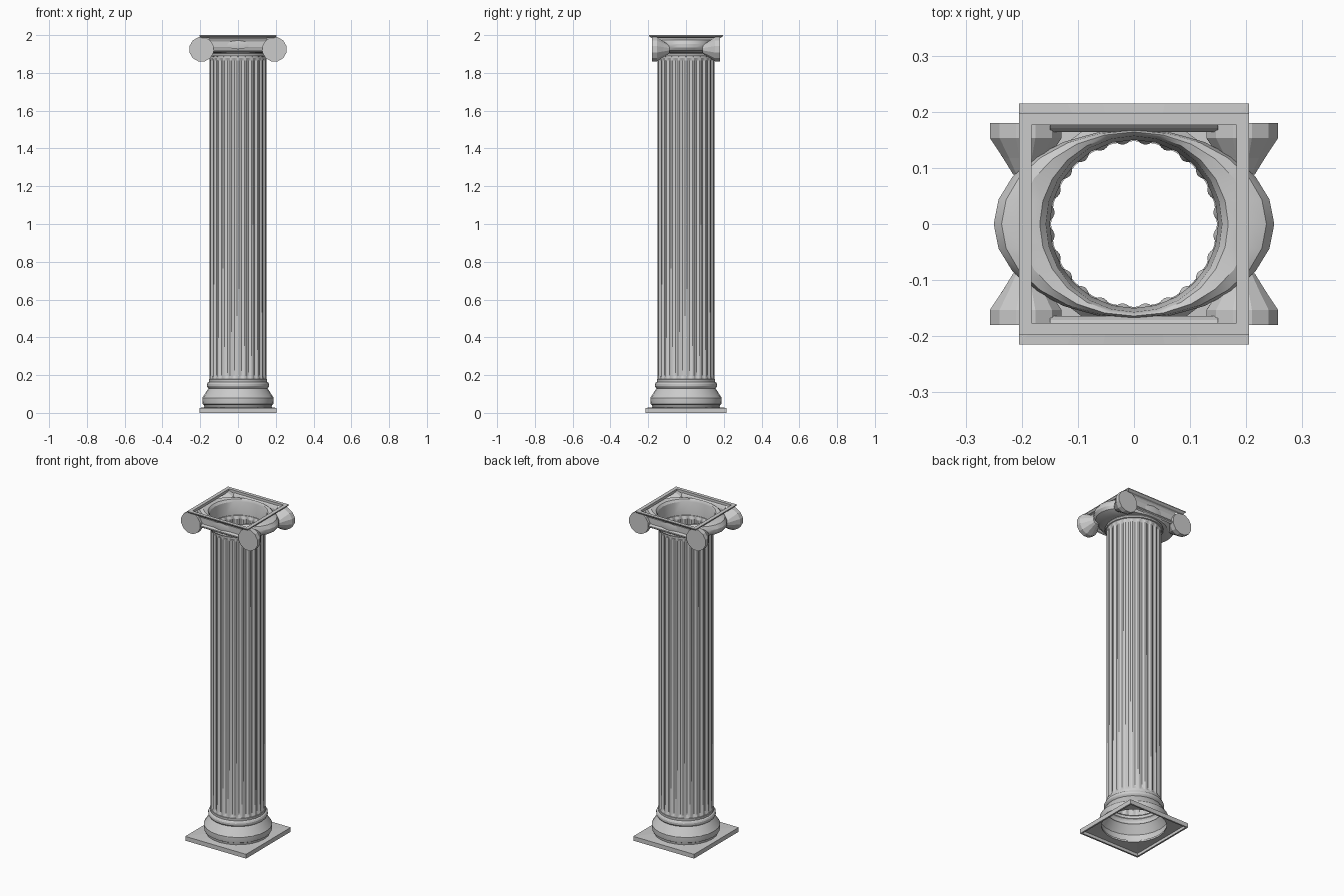
import bpy, bmesh
from math import sin, cos, pi, radians

if "Cube" in bpy.data.objects:
    bpy.data.objects.remove(bpy.data.objects["Cube"])


def finish(name, bm, smooth=None):
    bmesh.ops.recalc_face_normals(bm, faces=bm.faces)
    me = bpy.data.meshes.new(name)
    bm.to_mesh(me)
    bm.free()
    ob = bpy.data.objects.new(name, me)
    bpy.context.collection.objects.link(ob)
    if smooth:
        bpy.ops.object.select_all(action='DESELECT')
        ob.select_set(True)
        bpy.context.view_layer.objects.active = ob
        bpy.ops.object.shade_smooth_by_angle(angle=radians(smooth))
    return ob


def loft(name, rings, caps=False, smooth=None):
    """Skin a list of closed rings of points."""
    bm = bmesh.new()
    loops = [[bm.verts.new(p) for p in r] for r in rings]
    n = len(loops[0])
    for a, b in zip(loops, loops[1:]):
        for i in range(n):
            j = (i + 1) % n
            bm.faces.new((a[i], a[j], b[j], b[i]))
    if caps:
        bm.faces.new(loops[0])
        bm.faces.new(loops[-1])
    return finish(name, bm, smooth)


def ellipse(rx, ry, z, n=24):
    return [(rx * cos(2 * pi * i / n), ry * sin(2 * pi * i / n), z) for i in range(n)]


def rect(x, y, z):
    return [(-x, -y, z), (x, -y, z), (x, y, z), (-x, y, z)]


def square_to(x, y, z, n=24):
    """Points on a rectangle matched to the angles of a ring."""
    pts = []
    for i in range(n):
        c, s = cos(2 * pi * i / n), sin(2 * pi * i / n)
        k = max(abs(c), abs(s))
        pts.append((x * c / k, y * s / k, z))
    return pts


# Square plinth, open below, with a round opening in its top
loft("plinth", [square_to(.195, .205, 0), square_to(.205, .215, 0),
                square_to(.205, .215, .026), ellipse(.178, .178, .03)])

# Moulded base
base = [(.178, .03), (.18, .042), (.187, .046), (.189, .06), (.189, .08), (.182, .09),
        (.162, .122), (.156, .13), (.161, .134), (.165, .142), (.165, .152),
        (.161, .16), (.154, .164), (.155, .178), (.148, .18)]
loft("base_moulding", [ellipse(r, r, z) for r, z in base], smooth=25)

# Fluted shaft: every flute has a narrow edge and a rounded groove
FLUTES = 24
DEPTH = [0, 0, .006, .0085, .006]
STEP = [-.12, .12, .3, .5, .7]


def fluted(z, k):
    return [((.151 - d * k) * cos(2 * pi * (f + s) / FLUTES),
             (.151 - d * k) * sin(2 * pi * (f + s) / FLUTES), z)
            for f in range(FLUTES) for s, d in zip(STEP, DEPTH)]


loft("fluted_shaft", [fluted(.17, 0), fluted(.18, 0), fluted(.197, 1),
                      fluted(1.865, 1), fluted(1.88, 0), fluted(1.89, 0)], smooth=20)

# Neck ring and oval cushion of the capital, hollow at the centre
cushion = [(.150, .150, 1.885), (.158, .158, 1.888), (.161, .161, 1.896), (.157, .157, 1.903),
           (.205, .162, 1.906), (.238, .167, 1.918), (.25, .169, 1.935), (.25, .169, 1.952),
           (.236, .167, 1.973), (.205, .164, 1.982), (.168, .161, 1.978), (.157, .157, 1.965),
           (.15, .15, 1.89)]
loft("capital_cushion", [ellipse(*c) for c in cushion], smooth=25)

# Four scroll ends, tapering inwards along y
taper = [(.18, .066), (.153, .066), (.118, .042), (.088, .023)]
for sx in (-1, 1):
    for sy, label in ((-1, "front"), (1, "back")):
        side = "left" if sx < 0 else "right"
        rings = [[(sx * .193 + r * cos(2 * pi * i / 12 + .26), sy * y,
                   1.925 + r * sin(2 * pi * i / 12 + .26)) for i in range(12)]
                 for y, r in taper]
        loft(f"scroll_{label}_{side}", rings, caps=True)

# Channel panels joining the scrolls on front and back
panel = [(.164, 1.908), (.173, 1.915), (.173, 1.922), (.164, 1.932),
         (.164, 1.966), (.171, 1.98), (.18, 1.989)]
for sy, label in ((-1, "front"), (1, "back")):
    bm = bmesh.new()
    rows = [[bm.verts.new((x, sy * y, z)) for x in (-.15, .15)] for y, z in panel]
    for a, b in zip(rows, rows[1:]):
        bm.faces.new((a[0], a[1], b[1], b[0]))
    ob = finish(f"channel_{label}", bm)

# Thin open abacus frame
loft("abacus_frame", [rect(.183, .176, 1.984), rect(.197, .187, 1.987), rect(.205, .197, 1.996),
                      rect(.205, .197, 2.0), rect(.183, .176, 2.0), rect(.183, .176, 1.984)])
